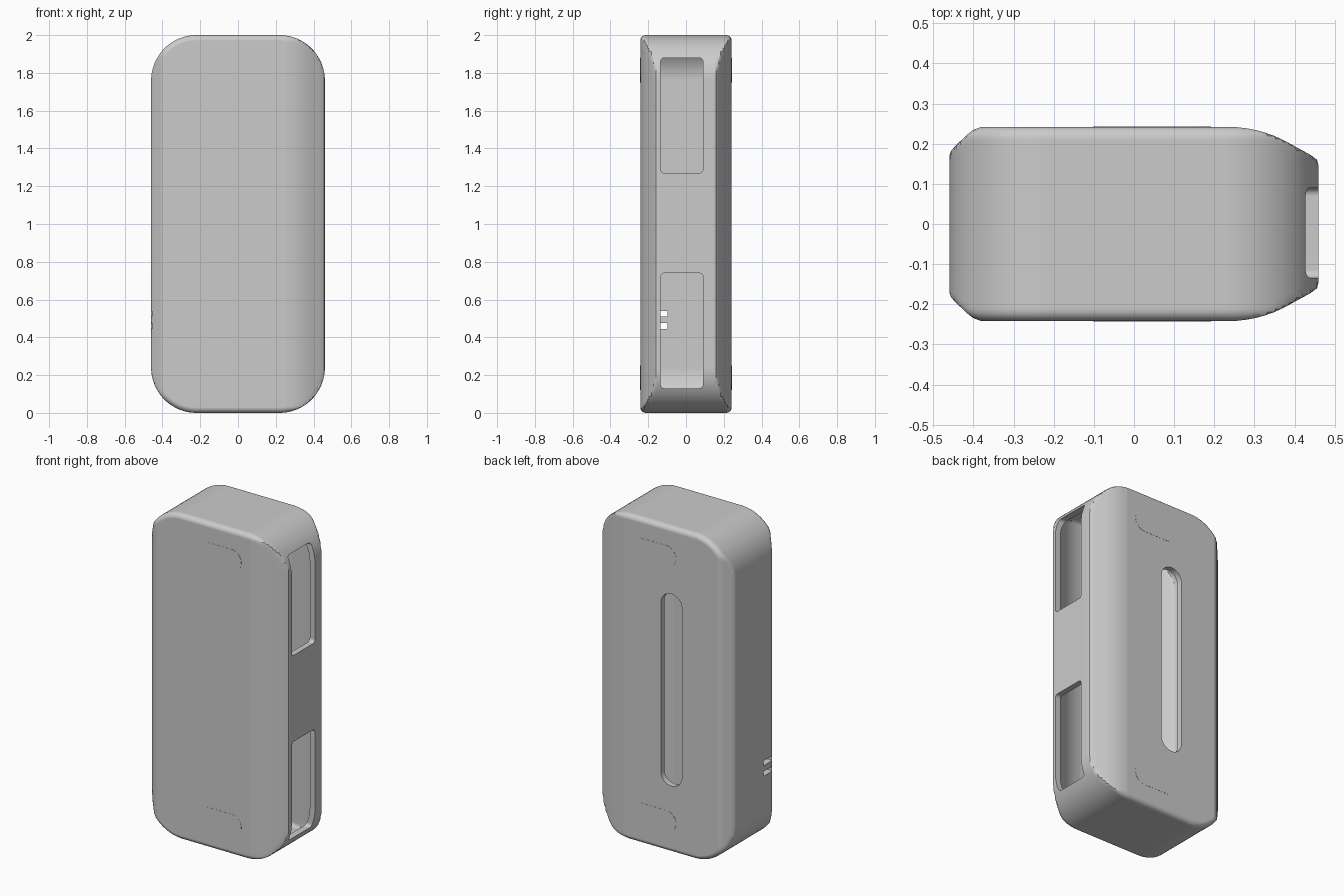
import bpy, bmesh, math

if "Cube" in bpy.data.objects:
    bpy.data.objects.remove(bpy.data.objects["Cube"])

HALF_Y, RADIUS, FILLET, WALL = 0.242, 0.24, 0.03, 0.035
HALF_X = 0.46
# side outlines seen from the top: (distance from mid-plane, x)
RIGHT = [(0, .46), (.145, .46), (.16, .456), (.172, .44), (.183, .42), (.195, .398),
         (.208, .375), (.22, .348), (.23, .32), (.237, .292), (.242, .25)]
LEFT = [(0, -.46), (.17, -.46), (.18, -.458), (.19, -.45), (.225, -.413), (.235, -.4), (.242, -.38)]


def interp(table, v):
    for (a, p), (b, q) in zip(table, table[1:]):
        if v <= b:
            return p + (q - p) * (v - a) / (b - a)
    return table[-1][1]


def make_object(name, rings):
    """Skin a stack of equal-sized rings and cap both ends."""
    bm = bmesh.new()
    loops = [[bm.verts.new(p) for p in ring] for ring in rings]
    n = len(loops[0])
    for a, b in zip(loops, loops[1:]):
        for i in range(n):
            bm.faces.new((a[i], a[(i + 1) % n], b[(i + 1) % n], b[i]))
    bm.faces.new(loops[0])
    bm.faces.new(loops[-1])
    bmesh.ops.recalc_face_normals(bm, faces=bm.faces)
    mesh = bpy.data.meshes.new(name)
    bm.to_mesh(mesh)
    bm.free()
    ob = bpy.data.objects.new(name, mesh)
    bpy.context.collection.objects.link(ob)
    return ob


def rounded_rect(cx, cy, hw, hh, r, steps):
    pts = []
    for q, (sx, sy) in enumerate([(1, 1), (-1, 1), (-1, -1), (1, -1)]):
        for k in range(steps + 1):
            a = math.pi / 2 * (q + k / steps)
            pts.append((cx + sx * (hw - r) + r * math.cos(a),
                        cy + sy * (hh - r) + r * math.sin(a)))
    return pts


def case_solid(name, t):
    """Rounded front outline limited by the side outlines, shrunk by t."""
    half = [.08, .145, .152, .16, .172, .183, .195, .204]
    stack = [(y, 0) for y in half]
    for k in range(7):
        a = math.pi / 2 * k / 6
        stack.append((HALF_Y - FILLET * (1 - math.sin(a)), FILLET * (1 - math.cos(a))))
    stack = [(-1, y, d) for y, d in reversed(stack)] + [(1, y, d) for y, d in stack]
    rings = []
    for s, y, d in stack:
        lo, hi = interp(LEFT, y) + t, interp(RIGHT, y) - t
        e = d + t
        outline = rounded_rect(0, 1, HALF_X - e, 1 - e, RADIUS - e, 16)
        yy = s * y * (HALF_Y - t) / HALF_Y
        rings.append([(min(max(x, lo), hi), yy, z) for x, z in outline])
    return make_object(name, rings)


def prism_x(name, cy, cz, hw, hh, r, x0, x1):
    pts = rounded_rect(cy, cz, hw, hh, r, 5)
    return make_object(name, [[(x, y, z) for y, z in pts] for x in (x0, x1)])


def prism_y(name, cx, cz, hw, hh, r, y0, y1):
    pts = rounded_rect(cx, cz, hw, hh, r, 12)
    return make_object(name, [[(x, y, z) for x, z in pts] for y in (y0, y1)])


def smooth(ob):
    bpy.ops.object.select_all(action='DESELECT')
    ob.select_set(True)
    bpy.context.view_layer.objects.active = ob
    bpy.ops.object.shade_smooth_by_angle(angle=math.radians(30))


# hollow case with its openings
case = case_solid("case_shell", 0)
cutters = [case_solid("cavity_cutter", WALL)]
for z in (.435, 1.575):                      # two windows on the right side
    cutters.append(prism_x("window_cutter", -.022, z, .112, .305, .02, .3, .6))
for z in (.46, .525):                        # two small vents on the left side
    cutters.append(prism_x("vent_cutter", -.14, z, .043, .015, .004, -.6, -.3))
cutters.append(prism_y("back_slot_cutter", -.07, 1.0, .072, .59, .0719, .15, .4))

bpy.context.view_layer.objects.active = case
for c in cutters:
    m = case.modifiers.new("cut", 'BOOLEAN')
    m.operation, m.solver, m.object = 'DIFFERENCE', 'EXACT', c
    bpy.ops.object.modifier_apply(modifier=m.name)
for c in cutters:
    bpy.data.objects.remove(c)
smooth(case)
weighted = case.modifiers.new("even_shading", 'WEIGHTED_NORMAL')
weighted.keep_sharp = True

# flush oval inserts on the front and back
for side, s in (("front", -1), ("back", 1)):
    for level, z in (("lower", .187), ("upper", 1.815)):
        smooth(prism_y(f"{side}_{level}_insert", .045, z, .147, .065, .0649,
                       s * .235, s * (HALF_Y + .001)))
